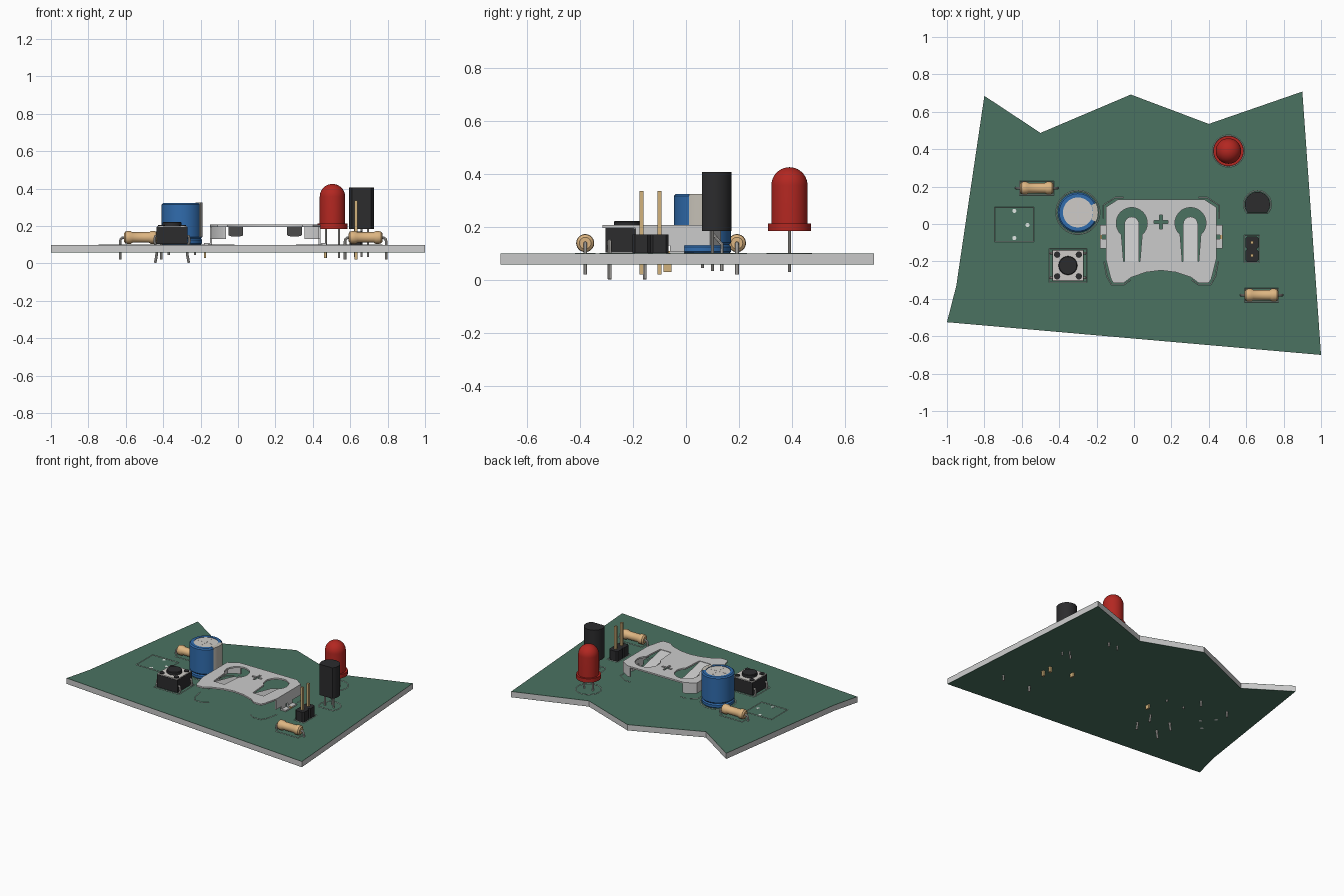
import bpy, bmesh
from math import sin, cos, pi, radians
from mathutils import Matrix, Vector

if "Cube" in bpy.data.objects:
    bpy.data.objects.remove(bpy.data.objects["Cube"])


def mat(name, *c):
    m = bpy.data.materials.new(name)
    m.diffuse_color = (*c, 1)
    m.use_nodes = True
    m.node_tree.nodes["Principled BSDF"].inputs["Base Color"].default_value = m.diffuse_color
    return m


GREEN = mat("solder_mask", 0.07, 0.17, 0.12)
RED = mat("red_plastic", 0.45, 0.02, 0.015)
BLUE = mat("blue_sleeve", 0.03, 0.15, 0.42)
TAN = mat("tan_ceramic", 0.72, 0.46, 0.22)
BLACK = mat("black_plastic", 0.025, 0.025, 0.027)
SILVER = mat("tin", 0.62, 0.6, 0.57)
STRIPE = mat("stripe", 0.55, 0.52, 0.46)
GOLD = mat("gold", 0.65, 0.45, 0.2)
WHITE = mat("silkscreen", 0.75, 0.8, 0.77)


def finish(name, me, m, angle=35):
    if m:
        me.materials.clear()
        me.materials.append(m)
    me.shade_smooth()
    me.set_sharp_from_angle(angle=radians(angle))
    ob = bpy.data.objects.new(name, me)
    bpy.context.collection.objects.link(ob)
    return ob


def from_bm(name, bm, m):
    bmesh.ops.remove_doubles(bm, verts=bm.verts, dist=1e-5)
    bmesh.ops.recalc_face_normals(bm, faces=bm.faces)
    me = bpy.data.meshes.new(name)
    bm.to_mesh(me)
    bm.free()
    return finish(name, me, m)


def curve_mesh(name, cu, m, matrix=Matrix()):
    tmp = bpy.data.objects.new("tmp", cu)
    bpy.context.collection.objects.link(tmp)
    dg = bpy.context.evaluated_depsgraph_get()
    me = bpy.data.meshes.new_from_object(tmp.evaluated_get(dg))
    bpy.data.objects.remove(tmp)
    bm = bmesh.new()
    bm.from_mesh(me)
    bm.transform(matrix)
    return from_bm(name, bm, m)


def add_spline(cu, pts, closed):
    s = cu.splines.new('POLY')
    s.points.add(len(pts) - 1)
    for p, q in zip(s.points, pts):
        p.co = (*q, 0, 1) if len(q) == 2 else (*q, 1)
    s.use_cyclic_u = closed


def plate(name, loops, z0, z1, m=None):
    """Flat outline with holes, extruded from z0 to z1."""
    cu = bpy.data.curves.new(name, 'CURVE')
    cu.dimensions, cu.fill_mode, cu.extrude = '2D', 'BOTH', (z1 - z0) / 2
    for l in loops:
        add_spline(cu, l, True)
    return curve_mesh(name, cu, m, Matrix.Translation((0, 0, (z0 + z1) / 2)))


def wire(name, paths, r, m, closed=False, res=2):
    cu = bpy.data.curves.new(name, 'CURVE')
    cu.dimensions, cu.bevel_depth, cu.bevel_resolution = '3D', r, res
    cu.use_fill_caps = True
    for p in paths:
        add_spline(cu, p, closed)
    return curve_mesh(name, cu, m)


def box(name, x0, x1, y0, y1, z0, z1, m=None):
    return plate(name, [[(x0, y0), (x1, y0), (x1, y1), (x0, y1)]], z0, z1, m)


def lathe(name, prof, loc, m, seg=40, rot=Matrix()):
    bm = bmesh.new()
    vs = [bm.verts.new((r, 0, z)) for r, z in prof]
    es = [bm.edges.new(e) for e in zip(vs, vs[1:])]
    bmesh.ops.spin(bm, geom=vs + es, cent=(0, 0, 0), axis=(0, 0, 1), angle=2 * pi, steps=seg)
    bm.transform(Matrix.Translation(loc) @ rot)
    return from_bm(name, bm, m)


def arc(cx, cy, r, a0, a1, n=24):
    return [(cx + r * cos(radians(a0 + (a1 - a0) * i / n)),
             cy + r * sin(radians(a0 + (a1 - a0) * i / n))) for i in range(n + 1)]


def rect(x0, x1, y0, y1):
    return [(x0, y0), (x1, y0), (x1, y1), (x0, y1)]


# circuit board: grey core with green faces
edge = [(-0.8, 0.685), (-0.5, 0.487), (-0.017, 0.692), (0.4, 0.535), (0.9, 0.708),
        (1, -0.7), (-1, -0.525), (-0.95, -0.33)]
plate("board_core", [edge], 0.06, 0.0985)
plate("board_top_mask", [edge], 0.0985, 0.1, GREEN)
plate("board_bottom_mask", [edge], 0.0585, 0.06, GREEN)

# red lamp
dome = [(0.068 * cos(i * pi / 20), 0.357 + 0.068 * sin(i * pi / 20)) for i in range(10)]
lathe("lamp", [(0, 0.185), (0.081, 0.185), (0.081, 0.213), (0.068, 0.213)] + dome + [(0, 0.425)],
      (0.505, 0.39, 0), RED)
wire("lamp_leads", [[(x, 0.39, 0.2), (x, 0.39, 0.03)] for x in (0.47, 0.54)], 0.006, SILVER)

# transistor
plate("transistor_body", [arc(0.66, 0.105, 0.067, -41, 221)], 0.185, 0.407, BLACK)
wire("transistor_leads", [[(x, 0.1, 0.2), (x, 0.1, 0.175), (x, y, 0.135), (x, y, 0.034)]
                          for x, y in ((0.625, 0.1), (0.66, 0.135), (0.695, 0.1))], 0.006, SILVER)

# pin header
for i, y in enumerate((-0.168, -0.1)):
    plate(f"header_block_{i}", [[(0.63 + a * 0.035, y + b * 0.034) for a, b in
          ((-1, -.7), (-.7, -1), (.7, -1), (1, -.7), (1, .7), (.7, 1), (-.7, 1), (-1, .7))]],
          0.1, 0.172, BLACK)
    box(f"header_pin_{i}", 0.622, 0.638, y - 0.008, y + 0.008, 0.02, 0.336, GOLD)

# resistors
half = [(0, 0.09), (0.022, 0.09), (0.032, 0.082), (0.034, 0.072), (0.034, 0.054), (0.028, 0.044)]
prof = half + [(r, -z) for r, z in reversed(half)]
for n, x, y in (("left", -0.52, 0.192), ("right", 0.682, -0.38)):
    lathe(f"resistor_{n}", prof, (x, y, 0.139), TAN, 28, Matrix.Rotation(pi / 2, 4, 'Y'))
    wire(f"resistor_leads_{n}", [[(x + s * 0.08, y, 0.139), (x + s * 0.097, y, 0.138),
         (x + s * 0.107, y, 0.13), (x + s * 0.11, y, 0.118), (x + s * 0.11, y, 0.02)]
         for s in (-1, 1)], 0.007, SILVER)

# capacitor
cx, cy = -0.3, 0.062
lathe("capacitor_can", [(0, 0.1), (0.1, 0.1), (0.108, 0.107), (0.108, 0.125), (0.101, 0.133),
      (0.108, 0.142), (0.108, 0.316), (0.1, 0.324), (0.08, 0.324), (0.08, 0.319), (0, 0.319)],
      (cx, cy, 0), BLUE, 48)
lathe("capacitor_lid", [(0.08, 0.315), (0.08, 0.321), (0, 0.321)], (cx, cy, 0), SILVER, 48)
plate("capacitor_stripe", [arc(cx, cy, 0.109, -28, 28) + arc(cx, cy, 0.081, 28, -28)],
      0.142, 0.325, STRIPE)
box("capacitor_vent_a", cx - 0.06, cx + 0.06, cy - 0.002, cy + 0.002, 0.32, 0.3216)
box("capacitor_vent_b", cx - 0.002, cx + 0.002, cy - 0.06, cy + 0.06, 0.32, 0.3217)
wire("capacitor_leads", [[(cx + s * 0.07, cy, 0.11), (cx + s * 0.07, cy, 0.045)]
                         for s in (-1, 1)], 0.006, SILVER)

# push switch
sx, sy = -0.353, -0.222
box("switch_body", sx - 0.082, sx + 0.082, sy - 0.082, sy + 0.082, 0.104, 0.195, BLACK)
box("switch_plate", sx - 0.08, sx + 0.08, sy - 0.08, sy + 0.08, 0.195, 0.201, SILVER)
lathe("switch_button", [(0, 0.2), (0.05, 0.2), (0.05, 0.218), (0.047, 0.222), (0, 0.222)],
      (sx, sy, 0), BLACK)
for a in (-1, 1):
    for b in (-1, 1):
        lathe("switch_post", [(0.017, 0.2), (0.017, 0.206), (0, 0.206)],
              (sx + a * 0.058, sy + b * 0.058, 0), BLACK, 16)
wire("switch_leads", [[(sx + a * u, sy + b * 0.066, z) for u, z in
     ((0.07, 0.15), (0.09, 0.145), (0.094, 0.12), (0.08, 0.075), (0.083, 0.04), (0.09, 0.003))]
     for a in (-1, 1) for b in (-1, 1)], 0.007, SILVER)

# coin cell holder: pressed sheet with two keyholes and a plus-shaped cutout
hx = 0.145
right = [(0.23, 0.132), (0.295, 0.09), (0.295, -0.19), (0.268, -0.295), (0.255, -0.315),
         (0.2, -0.315), (0.16, -0.285), (0.08, -0.258), (0, -0.248)]
outline = [(hx + x, y) for x, y in right] + [(hx - x, y) for x, y in reversed(right[:-1])]
a, b = 0.008, 0.038
plus = [(a, a), (b, a), (b, -a), (a, -a), (a, -b), (-a, -b), (-a, -a), (-b, -a), (-b, a),
        (-a, a), (-a, b), (a, b)]
loops = [outline, [(hx + x, 0.01 + y) for x, y in plus]]
for s in (-1, 1):
    loops.append(arc(hx + s * 0.157, 0.005, 0.083, -48, 228) +
                 [(hx + s * 0.157 - 0.044, -0.2), (hx + s * 0.157 + 0.044, -0.2)])
plate("holder_plate", loops, 0.196, 0.207)
for s, n in ((-1, "left"), (1, "right")):
    fx = hx + s * 0.157
    f = plate(f"holder_finger_{n}", [arc(fx, 0, 0.039, 0, 180, 16) +
              [(fx - 0.039, -0.21), (fx + 0.039, -0.21)]], 0.196, 0.206)
    for v in f.data.vertices:
        v.co.z -= max(0, v.co.y + 0.2) * 0.22
    x0, x1 = sorted((hx + s * 0.285, hx + s * 0.295))
    box(f"holder_wall_{n}", x0, x1, -0.19, 0.09, 0.13, 0.2)
    plate(f"holder_corner_{n}", [[(hx + s * x, y) for x, y in
          ((0.295, 0.09), (0.23, 0.132), (0.21, 0.132), (0.21, 0.122), (0.226, 0.122),
           (0.285, 0.083))]], 0.13, 0.2)
    for i, (y0, y1) in enumerate(((-0.06, -0.005), (-0.13, -0.08))):
        box(f"holder_leg_{n}_{i}", x0, x1, y0, y1, 0.1, 0.135)
        u0, u1 = sorted((hx + s * 0.285, hx + s * 0.328))
        box(f"holder_foot_{n}_{i}", u0, u1, y0, y1, 0.1, 0.11)
    px = hx + s * 0.322
    box(f"holder_pin_{n}", px - 0.006, px + 0.006, -0.085, -0.055, 0.03, 0.11, GOLD)

# silkscreen outlines
Z = 0.1005
flat = lambda ps: [(x, y, Z) for x, y in ps]
marks = [arc(0.505, 0.39, 0.084, 0, 350, 40), arc(cx, cy, 0.116, 0, 350, 40),
         rect(-0.745, -0.537, -0.096, 0.09), rect(-0.61, -0.43, 0.155, 0.229),
         rect(0.592, 0.772, -0.417, -0.343), rect(0.59, 0.67, -0.205, -0.06),
         rect(sx - 0.1, sx + 0.1, sy - 0.09, sy + 0.09), arc(0.66, 0.105, 0.073, -40, 220)]
wire("board_marks", [flat(p) for p in marks], 0.002, WHITE, True, 0)
ends = [[(hx + s * x, y) for x, y in ps] for s in (-1, 1) for ps in (
    [(0.305, -0.2), (0.29, -0.28), (0.265, -0.325), (0.2, -0.325), (0.165, -0.3)],
    [(0.31, 0.03), (0.31, 0.1), (0.245, 0.142), (0.2, 0.142)])]
wire("holder_marks", [flat(p) for p in ends], 0.002, WHITE, False, 0)

# open solder holes of the unfitted part
for i, (x, y) in enumerate(((-0.64, 0.07), (-0.57, -0.005), (-0.64, -0.075))):
    lathe(f"empty_hole_{i}", [(0, 0.0575), (0.011, 0.0575), (0.011, 0.101), (0, 0.101)],
          (x, y, 0), WHITE, 16)
